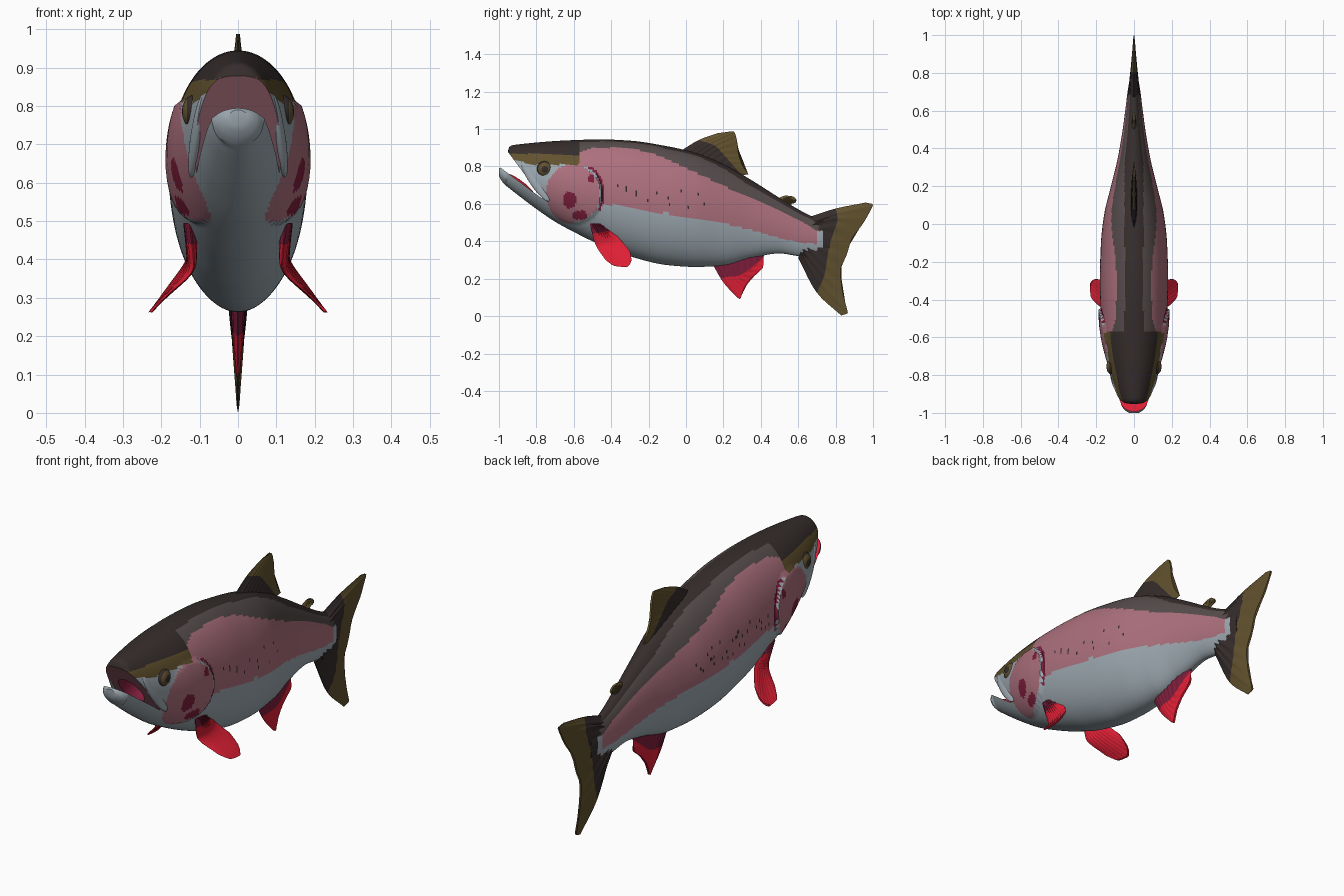
import bpy, bmesh, math, random
from mathutils import Matrix, Vector, Euler

if "Cube" in bpy.data.objects:
    bpy.data.objects.remove(bpy.data.objects["Cube"])

random.seed(4)
COLOURS = {
    "dark_brown": (0.036, 0.026, 0.025), "grey_brown": (0.095, 0.074, 0.074),
    "pink": (0.42, 0.165, 0.21), "silver": (0.34, 0.40, 0.44),
    "crimson": (0.21, 0.013, 0.045), "red": (0.74, 0.014, 0.036),
    "olive": (0.12, 0.083, 0.027)}
DARK, MID, PINK, SILVER, CRIMSON, RED, OLIVE = range(7)
MATS = []
for name, rgb in COLOURS.items():
    m = bpy.data.materials.new(name)
    m.diffuse_color = (*rgb, 1)
    m.use_nodes = True
    m.node_tree.nodes["Principled BSDF"].inputs["Base Color"].default_value = m.diffuse_color
    MATS.append(m)


def curve(keys, t):
    """Smooth monotone interpolation of rows (t, a, b, ...)."""
    n = len(keys)
    t = min(max(t, keys[0][0]), keys[-1][0])
    i = 0
    while i < n - 2 and keys[i + 1][0] <= t:
        i += 1
    h = keys[i + 1][0] - keys[i][0]
    s = (t - keys[i][0]) / h
    out = []
    for c in range(1, len(keys[0])):
        def sec(j):
            return (keys[j + 1][c] - keys[j][c]) / (keys[j + 1][0] - keys[j][0])

        def tan(j):
            if j == 0 or j == n - 1:
                return sec(min(j, n - 2))
            a, b = sec(j - 1), sec(j)
            return 0 if a * b <= 0 else 2 * a * b / (a + b)
        out.append((2*s**3 - 3*s*s + 1) * keys[i][c] + (s**3 - 2*s*s + s) * h * tan(i)
                   + (3*s*s - 2*s**3) * keys[i + 1][c] + (s**3 - s*s) * h * tan(i + 1))
    return out


def finish(bm, name, paint=None, mirror=False):
    """Turn a bmesh into a smooth object carrying the shared colour list."""
    bmesh.ops.recalc_face_normals(bm, faces=bm.faces)
    if paint:
        for f in bm.faces:
            f.material_index = paint(f.calc_center_median())
    me = bpy.data.meshes.new(name)
    bm.to_mesh(me)
    bm.free()
    for m in MATS:
        me.materials.append(m)
    ob = bpy.data.objects.new(name, me)
    bpy.context.collection.objects.link(ob)
    if mirror:
        ob.modifiers.new("mirror", 'MIRROR')
    smooth(ob)
    return ob


def smooth(ob):
    bpy.ops.object.select_all(action='DESELECT')
    ob.select_set(True)
    bpy.context.view_layer.objects.active = ob
    bpy.ops.object.shade_smooth_by_angle(angle=math.radians(40))


def loft(rings, colour=None):
    """Skin closed rings; colour(v) paints by position along the loft."""
    bm = bmesh.new()
    vs = [[bm.verts.new(p) for p in r] for r in rings]
    n = len(rings[0])
    for i in range(len(vs) - 1):
        for j in range(n):
            k = (j + 1) % n
            f = bm.faces.new((vs[i][j], vs[i][k], vs[i + 1][k], vs[i + 1][j]))
            if colour:
                f.material_index = colour((i + .5) / (len(vs) - 1), j / n)
    for end in (vs[0], vs[-1]):
        f = bm.faces.new(end)
        if colour:
            f.material_index = colour(float(end is vs[-1]), .5)
    return bm


def ellipsoid(name, centre, size, rot, paint, mirror=False):
    bm = bmesh.new()
    mat = Matrix.LocRotScale(Vector(centre), Euler(rot), Vector(size))
    bmesh.ops.create_uvsphere(bm, u_segments=40, v_segments=24, radius=1, matrix=mat)
    return finish(bm, name, paint, mirror)


def fin(name, sections, thick, colour, mirror=False, nu=48, nv=20):
    """Thin ribbed blade through root, middle and tip polylines of (x, y, z)."""
    rings = []
    for i in range(nv + 1):
        v = i / nv
        front, back = [], []
        for j in range(nu + 1):
            u = j / nu
            keys = []
            for k, line in enumerate(sections):
                pts = [(q / (len(line) - 1), *p) for q, p in enumerate(line)]
                keys.append((k / (len(sections) - 1), *curve(pts, u)))
            x, y, z = curve(keys, v)
            t = (thick * (1 - v) + .005 * v) * max(.1, 1 - (2*u - 1)**4) * (1 + .12 * math.sin(u * 60))
            front.append((x + t, y, z))
            back.append((x - t, y, z))
        rings.append(front + back[::-1])
    return finish(loft(rings, colour), name, mirror=mirror)


def flat(*yz):
    return [(0, y, z) for y, z in yz]


# Body outline: y, top, bottom, half width
OUTLINE = [
    (-1.0, .79, .75, .025), (-.985, .80, .722, .05), (-.962, .815, .697, .066),
    (-.95, .897, .688, .072), (-.93, .913, .672, .083), (-.88, .92, .633, .1),
    (-.8, .928, .573, .125), (-.7, .936, .505, .15), (-.6, .941, .45, .167),
    (-.46, .945, .382, .176), (-.3, .938, .32, .181), (-.1, .908, .273, .175),
    (.05, .873, .263, .158), (.2, .812, .27, .122), (.35, .727, .31, .086),
    (.5, .632, .335, .06), (.62, .56, .32, .044), (.70, .52, .325, .034), (.77, .48, .34, .022)]
# Side band: y, pink top, pink bottom
BAND = [(-.57, .875, .61), (-.5, .897, .605), (-.35, .902, .59), (-.19, .872, .563),
        (.02, .782, .53), (.29, .655, .475), (.61, .51, .395), (.7, .455, .385)]
BLOTCHES = [(-.62, .62, .035, .045), (-.57, .54, .04, .024), (-.505, .735, .016, .022)]


def gill(y, z):
    return math.hypot((y + .6) / .15, (z - .655) / .16)


def body_colour(c):
    x, y, z = abs(c.x), c.y, c.z
    top, bottom, w = curve(OUTLINE, y)
    for by, bz, ry, rz in BLOTCHES:
        if math.hypot((y - by) / ry, (z - bz) / rz) < 1:
            return CRIMSON
    d = gill(y, z)
    if y > .735:
        return DARK
    if z < .8 and y > -.6 and .94 < d < 1.1:
        return CRIMSON if d > 1 and z > .56 else SILVER
    if y < -.57:
        if z > .868 - .1 * max(0, y + .7):
            return DARK
        if z > .81 + .25 * max(0, -y - .82):
            return OLIVE
        return PINK if d < 1 else SILVER
    pink_top, pink_bottom = curve(BAND, y)
    if z > (top + bottom) / 2 and x < min(.05, .55 * w):
        return DARK
    if z > pink_top:
        return MID
    if d < 1:
        return PINK
    if z < pink_bottom or y > .7:
        return SILVER
    if -.45 < y < .12 and abs(z - .64 + .1 * (y + .2)) < .05 and random.random() < .04:
        return DARK
    return PINK


rings = []
NY, NA = 230, 120
for i in range(NY + 1):
    y = -1 + 1.77 * i / NY
    top, bottom, w = curve(OUTLINE, y)
    ring = []
    for j in range(NA):
        a = 2 * math.pi * j / NA
        x, z = w * math.sin(a), (top + bottom) / 2 + (top - bottom) / 2 * math.cos(a)
        if gill(y, z) < 1 and abs(x) > .05:      # raised gill cover
            x += math.copysign(.013 * min(1, max(0, (y + .74) / .2)), x)
        ring.append((x, y, z))
    rings.append(ring)
body = finish(loft(rings), "body", body_colour)

# Open mouth: wedge between the jaws, then the throat
wedge_side = [(-.765, .625), (-1.1, 1.078), (-1.1, .874)]
wedge = finish(loft([[(x, y, z) for y, z in wedge_side] for x in (-.3, .3)],
                    lambda v, u: (PINK, SILVER, RED)[int(u * 3 + .1)]), "mouth_cutter")
throat = ellipsoid("throat_cutter", (0, -.81, .73), (.062, .12, .085), (0, 0, 0), lambda c: CRIMSON)
for cutter in (wedge, throat):
    mod = body.modifiers.new("mouth", 'BOOLEAN')
    mod.operation, mod.solver, mod.object = 'DIFFERENCE', 'EXACT', cutter
    bpy.context.view_layer.objects.active = body
    bpy.ops.object.modifier_apply(modifier=mod.name)
    bpy.data.objects.remove(cutter)
smooth(body)

# Head details
ellipsoid("tongue", (0, -.885, .705), (.038, .09, .018), (math.radians(-37), 0, 0), lambda c: RED)
ellipsoid("jaw_plate", (.108, -.805, .72), (.016, .03, .128),
          (math.radians(34), math.radians(-8), 0), lambda c: SILVER, True)


def eye_colour(c):
    r = math.hypot(c.y + .755, c.z - .785)
    return DARK if r < .018 else OLIVE if r < .034 else DARK


ellipsoid("eye", (.112, -.755, .785), (.045, .045, .034), (0, math.pi / 2, 0), eye_colour, True)

# Fins
fin("tail_fin", [
    flat((.66, .53), (.64, .42), (.6, .31)),
    flat((.80, .575), (.81, .52), (.765, .37), (.74, .22), (.70, .125)),
    flat((.96, .607), (1.0, .595), (.95, .5), (.885, .41), (.86, .33), (.825, .24),
         (.835, .14), (.865, .02), (.83, .003))],
    .032, lambda v, u: DARK if v < .5 else OLIVE)
fin("back_fin", [
    flat((-.05, .87), (.1, .83), (.29, .735)),
    flat((.08, .947), (.16, .92), (.22, .85), (.3, .752)),
    flat((.17, .978), (.25, .988), (.27, .95), (.28, .87), (.3, .81), (.335, .758))],
    .016, lambda v, u: DARK if v < .45 else OLIVE)
fin("small_back_fin", [
    flat((.49, .61), (.55, .575)), flat((.505, .635), (.565, .6)),
    flat((.53, .645), (.57, .64), (.59, .62), (.585, .605))],
    .014, lambda v, u: OLIVE, nu=20, nv=10)
fin("belly_fin", [
    flat((.13, .30), (.25, .32), (.42, .345)),
    flat((.2, .18), (.28, .2), (.415, .31)),
    flat((.265, .108), (.288, .092), (.31, .15), (.345, .2), (.412, .262), (.415, .295))],
    .02, lambda v, u: CRIMSON if v < .42 else RED)
fin("side_fin", [
    [(.125, -.515, .495), (.125, -.43, .495)],
    [(.115, -.485, .385), (.122, -.42, .40), (.125, -.365, .425)],
    [(.19, -.43, .30), (.225, -.38, .268), (.228, -.32, .262), (.2, -.292, .30), (.165, -.3, .35)]],
    .016, lambda v, u: CRIMSON if v < .25 else RED, True)
